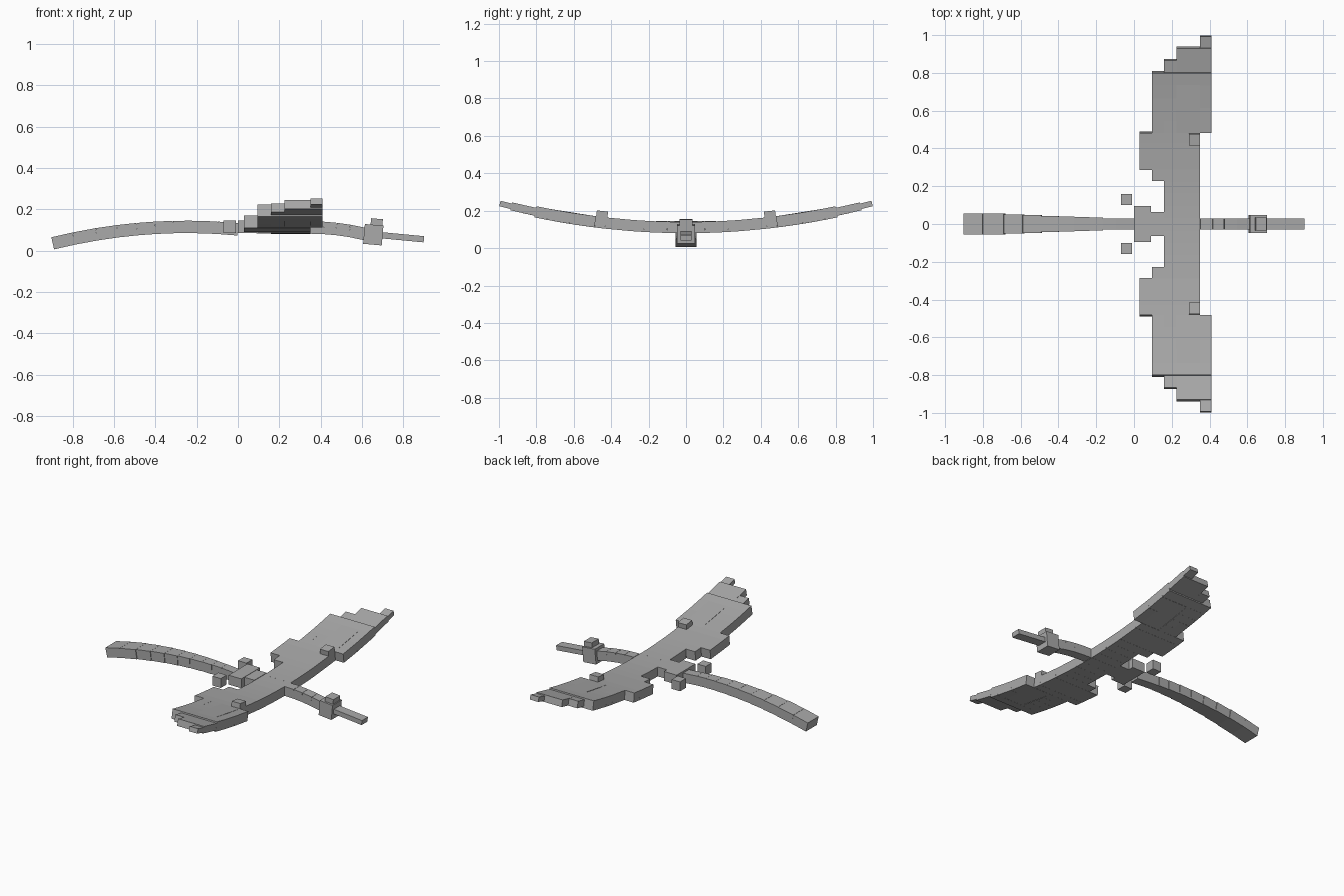
import bpy, bmesh
from mathutils import Vector, Matrix

old = bpy.data.objects.get("Cube")
if old:
    bpy.data.objects.remove(old, do_unlink=True)

GREY = (0.40, 0.40, 0.40, 1)
mat = bpy.data.materials.new("stone grey")
mat.use_nodes = True
mat.diffuse_color = GREY
bsdf = mat.node_tree.nodes["Principled BSDF"]
bsdf.inputs["Base Color"].default_value = GREY
bsdf.inputs["Roughness"].default_value = 0.8


def bar(bm, a, b, width, thick):
    """Box running from a to b, tilted only up or down."""
    a, b = Vector(a), Vector(b)
    along = (b - a).normalized()
    side = Vector((0, 0, 1)).cross(along).normalized()
    up = along.cross(side)
    rot = Matrix((along, side, up)).transposed().to_4x4()
    size = Matrix.Diagonal(((b - a).length, width, thick, 1))
    bmesh.ops.create_cube(bm, size=1, matrix=Matrix.Translation((a + b) / 2) @ rot @ size)


def finish(bm, name, mirror=False):
    mesh = bpy.data.meshes.new(name)
    bm.to_mesh(mesh)
    bm.free()
    mesh.materials.append(mat)
    ob = bpy.data.objects.new(name, mesh)
    bpy.context.collection.objects.link(ob)
    if mirror:
        mod = ob.modifiers.new("mirror", 'MIRROR')
        mod.use_axis = (False, True, False)
        mod.use_mirror_merge = False
    return ob


def single(name, a, b, width, thick, mirror=False):
    bm = bmesh.new()
    bar(bm, a, b, width, thick)
    finish(bm, name, mirror)


def wing_z(y):
    return 0.11 + 0.13 * y * y


def tail_z(x):
    return 0.115 - 0.19 * (x + 0.25) ** 2


# Wings: strips of slabs along the span, each (x from, x to, span cuts)
inner = [0.035, 0.1, 0.165, 0.225, 0.29, 0.43, 0.485]
strips = [
    (0.16, 0.225, inner), (0.225, 0.285, inner), (0.285, 0.35, inner),
    (0.095, 0.16, [0.23, 0.29]),
    (0.03, 0.16, [0.29, 0.43, 0.485]),
    (0.095, 0.16, [0.485, 0.61, 0.67, 0.74, 0.805]),
    (0.16, 0.225, [0.485, 0.55, 0.61, 0.67, 0.74, 0.805, 0.87]),
    (0.225, 0.35, [0.485, 0.74]),
    (0.225, 0.285, [0.74, 0.805, 0.935]),
    (0.285, 0.35, [0.74, 0.805, 0.935]),
    (0.35, 0.41, [0.485, 0.62, 0.74, 0.805, 0.935, 0.995]),
]
bm = bmesh.new()
for x0, x1, cuts in strips:
    x = (x0 + x1) / 2
    for y0, y1 in zip(cuts, cuts[1:]):
        thick = 0.06 if y0 < 0.8 else 0.043 if y0 < 0.93 else 0.03
        bar(bm, (x, y0, wing_z(y0)), (x, y1, wing_z(y1)), x1 - x0, thick)
finish(bm, "wings", mirror=True)
single("wing_claws", (0.32, 0.42, 0.165), (0.32, 0.48, 0.172), 0.06, 0.06, True)

# Body between the wings
bm = bmesh.new()
for x0, x1 in ((0.16, 0.225), (0.225, 0.285), (0.285, 0.35)):
    bar(bm, (x0, 0, 0.11), (x1, 0, 0.11), 0.07, 0.06)
finish(bm, "body")
single("rear_body", (0.09, 0, 0.113), (0.16, 0, 0.113), 0.125, 0.06)
single("hips", (0, 0, 0.115), (0.09, 0, 0.115), 0.19, 0.06)
single("feet", (-0.07, 0.13, 0.115), (-0.01, 0.13, 0.115), 0.06, 0.06, True)

# Tail widening and drooping towards its end
bm = bmesh.new()
cuts = [0.0, -0.1, -0.165, -0.235, -0.315, -0.4, -0.49, -0.585, -0.685, -0.795, -0.897]
for x0, x1 in zip(cuts, cuts[1:]):
    width = max(0.06, min(0.11, 0.048 - 0.078 * x1))
    bar(bm, (x0, 0, tail_z(x0)), (x1, 0, tail_z(x1)), width, 0.06)
finish(bm, "tail")

# Neck curving down to the head
bm = bmesh.new()
cuts = [0.35, 0.415, 0.475, 0.54, 0.615]
for x0, x1 in zip(cuts, cuts[1:]):
    z0, z1 = (0.112 - 0.45 * (x - 0.35) ** 2 for x in (x0, x1))
    bar(bm, (x0, 0, z0), (x1, 0, z1), 0.06, 0.06)
finish(bm, "neck")

# Head, crest and beak
single("head", (0.61, 0, 0.081), (0.70, 0, 0.073), 0.095, 0.096)
single("crest", (0.643, 0, 0.139), (0.70, 0, 0.134), 0.07, 0.036)
single("beak", (0.69, 0, 0.075), (0.90, 0, 0.055), 0.06, 0.03)
